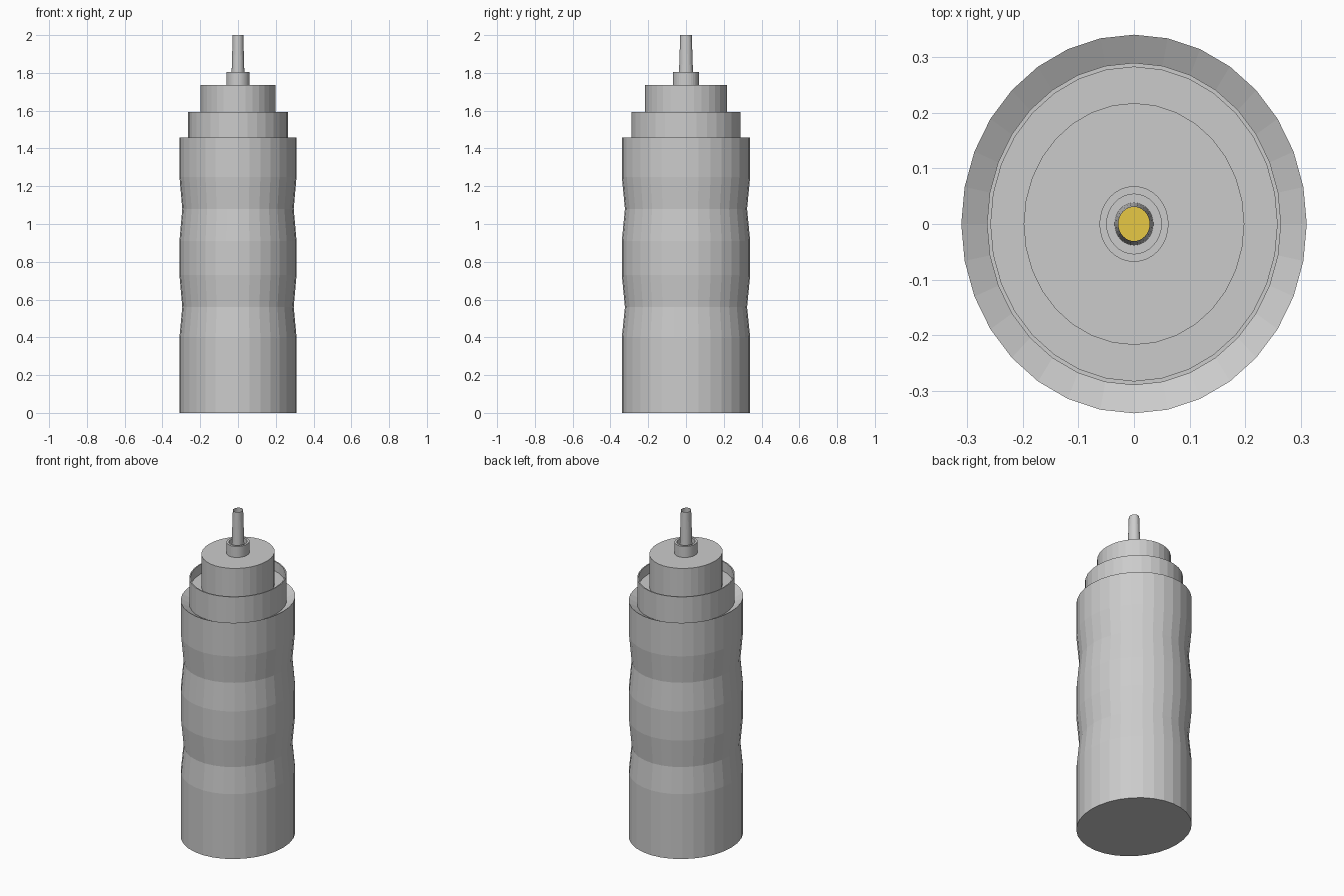
import bpy, bmesh
from math import cos, sin, tau

if "Cube" in bpy.data.objects:
    bpy.data.objects.remove(bpy.data.objects["Cube"])

SIDES = 32
DEPTH = 1.096  # every section is slightly longer in y than in x


def lathe(name, profile, colour=None):
    """Spin (radius, z) points into a flat-faceted oval part; radius 0 closes to a point."""
    bm = bmesh.new()
    rings = []
    for r, z in profile:
        if r == 0:
            rings.append([bm.verts.new((0, 0, z))] * SIDES)
        else:
            rings.append([bm.verts.new((r * cos(tau * i / SIDES),
                                        r * DEPTH * sin(tau * i / SIDES), z))
                          for i in range(SIDES)])
    for a, b in zip(rings, rings[1:]):
        for i in range(SIDES):
            j = (i + 1) % SIDES
            quad = list(dict.fromkeys((a[i], a[j], b[j], b[i])))
            bm.faces.new(quad)
    mesh = bpy.data.meshes.new(name)
    bm.to_mesh(mesh)
    bm.free()
    obj = bpy.data.objects.new(name, mesh)
    bpy.context.collection.objects.link(obj)
    if colour:
        mat = bpy.data.materials.new(name + "_colour")
        mat.diffuse_color = colour
        mat.use_nodes = True
        mat.node_tree.nodes["Principled BSDF"].inputs["Base Color"].default_value = mat.diffuse_color
        mesh.materials.append(mat)
    return obj


# Bottle with two grip waists and an inward-sloping lip
lathe("bottle_body", [(0, 0), (0.31, 0), (0.31, 0.40), (0.295, 0.56), (0.31, 0.73),
                      (0.31, 0.91), (0.295, 1.08), (0.31, 1.25), (0.31, 1.457),
                      (0.262, 1.43)])

# Screw collar: shallow cup around the cap
lathe("collar", [(0.264, 1.43), (0.264, 1.594), (0.257, 1.594), (0.257, 1.535), (0.19, 1.535)])

# Cap
lathe("cap", [(0.198, 1.53), (0.198, 1.737), (0, 1.737)])

# Small cup holding the nozzle
lathe("nozzle_socket", [(0.062, 1.735), (0.062, 1.805), (0.049, 1.805), (0.049, 1.765),
                        (0.03, 1.765)])

# Open tapered nozzle
lathe("nozzle", [(0.035, 1.76), (0.028, 2.0)])

# Sauce visible down the nozzle
lathe("sauce", [(0.0295, 1.94), (0, 1.94)], (0.8, 0.58, 0.06, 1))
